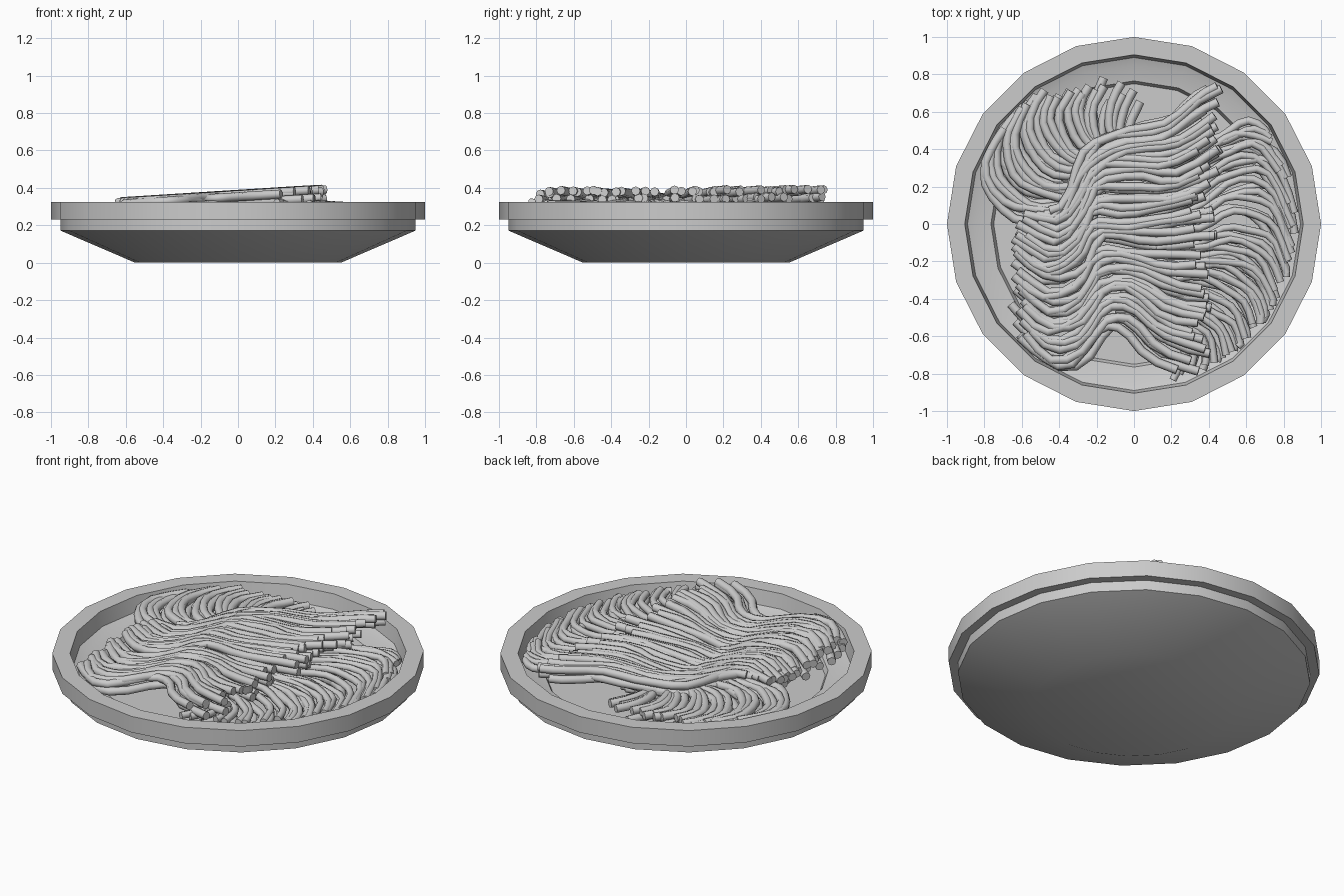
import bpy, bmesh, math, random
from mathutils import Vector

if "Cube" in bpy.data.objects:
    bpy.data.objects.remove(bpy.data.objects["Cube"])
random.seed(4)


# Lathe helper: revolve an (r, z) profile into a faceted solid
def lathe(name, profile, sides=20):
    bm = bmesh.new()
    rings = []
    for r, z in profile:
        rings.append([bm.verts.new((r * math.sin(2 * math.pi * i / sides),
                                    r * math.cos(2 * math.pi * i / sides), z))
                      for i in range(sides)])
    for a, b in zip(rings, rings[1:]):
        for i in range(sides):
            j = (i + 1) % sides
            bm.faces.new((a[i], a[j], b[j], b[i]))
    bm.faces.new(rings[0])
    bm.faces.new(rings[-1])
    bmesh.ops.recalc_face_normals(bm, faces=bm.faces)
    me = bpy.data.meshes.new(name)
    bm.to_mesh(me)
    bm.free()
    ob = bpy.data.objects.new(name, me)
    bpy.context.collection.objects.link(ob)
    return ob


def catmull(pts, t):
    """Smooth interpolation through pts, t in 0..1"""
    n = len(pts) - 1
    u = min(max(t, 0), 0.99999) * n
    i = int(u)
    f = u - i
    p1, p2 = pts[i], pts[i + 1]
    p0 = pts[i - 1] if i else 2 * p1 - p2
    p3 = pts[i + 2] if i + 2 <= n else 2 * p2 - p1
    return 0.5 * (2 * p1 + (p2 - p0) * f + (2 * p0 - 5 * p1 + 4 * p2 - p3) * f * f
                  + (3 * p1 - p0 - 3 * p2 + p3) * f ** 3)


# Bundle helper: noodles spread evenly between a few guide paths
def bundle(name, guides, count, height, radius=0.024, steps=12, jitter=0.025):
    guides = [[Vector(p) for p in g] for g in guides]
    cu = bpy.data.curves.new(name, 'CURVE')
    cu.dimensions = '3D'
    cu.bevel_depth = radius
    cu.bevel_resolution = 2
    cu.use_fill_caps = True
    for k in range(count):
        v = k / (count - 1)
        shift = random.uniform(-0.04, 0.04)
        off = Vector((random.uniform(-jitter, jitter), random.uniform(-jitter, jitter)))
        dz = random.uniform(-0.008, 0.008)
        phase = random.uniform(0, 6.28)
        sp = cu.splines.new('POLY')
        sp.points.add(steps)
        for s in range(steps + 1):
            t = s / steps * 0.94 + 0.03 + shift
            p = catmull([catmull(g, t) for g in guides], v) + off
            p.y += 0.01 * math.sin(phase + s * 1.3)
            if p.length > 0.86:
                p *= 0.86 / p.length
            sp.points[s].co = (p.x, p.y, height(p) + dz, 1)
    ob = bpy.data.objects.new(name, cu)
    bpy.context.collection.objects.link(ob)
    bpy.ops.object.select_all(action='DESELECT')
    ob.select_set(True)
    bpy.context.view_layer.objects.active = ob
    bpy.ops.object.convert(target='MESH')
    bpy.ops.object.shade_smooth_by_angle(angle=math.radians(50))


# Bowl with stepped rim and hollow interior
bowl = lathe("bowl", [(0.55, 0), (0.95, 0.172), (0.95, 0.23), (1.0, 0.23), (1.0, 0.325),
                      (0.905, 0.325), (0.89, 0.24), (0.85, 0.225), (0.765, 0.21), (0.75, 0.18)])
bpy.context.view_layer.objects.active = bowl
bowl.select_set(True)
bpy.ops.object.shade_smooth_by_angle(angle=math.radians(25))

# Top sheet of noodles, sloping up to the right
top = [
    [(-.62, -.62), (-.48, -.76), (-.3, -.73), (-.16, -.56), (-.04, -.55), (.1, -.72), (.32, -.79)],
    [(-.62, -.36), (-.45, -.5), (-.28, -.44), (-.18, -.29), (0, -.27), (.2, -.38), (.44, -.42)],
    [(-.62, -.12), (-.45, -.22), (-.28, -.14), (-.2, .02), (0, .0), (.2, .04), (.42, .1)],
    [(-.6, .03), (-.4, -.04), (-.27, .1), (-.2, .25), (0, .27), (.2, .25), (.44, .38)],
    [(-.3, .05), (-.29, .25), (-.22, .44), (-.02, .5), (.18, .54), (.34, .68), (.47, .76)],
]
slope = lambda p: 0.317 + (p.x + 0.65) * 0.063
bundle("noodles_top", top, 38, slope)
bundle("noodles_under", top, 30, lambda p: slope(p) - 0.04, jitter=0.05)

# Left fan of noodles
left = [
    [(-.71, .57), (-.8, .4), (-.8, .2), (-.66, .06), (-.5, .03), (-.3, .08)],
    [(-.52, .68), (-.6, .5), (-.55, .33), (-.42, .24), (-.25, .22), (-.1, .2)],
    [(-.33, .73), (-.4, .58), (-.33, .42), (-.22, .36), (-.1, .36), (.1, .38)],
    [(0, .74), (-.06, .6), (-.08, .48), (-.02, .4), (.1, .38), (.2, .4)],
]
bundle("noodles_left", left, 24, lambda p: 0.295)
bundle("noodles_left_low", left, 16, lambda p: 0.26, jitter=0.05)

# Right fan of noodles
right = [
    [(.05, .3), (.25, .36), (.42, .44), (.58, .52), (.73, .49)],
    [(.1, .1), (.3, .14), (.5, .3), (.72, .3), (.86, .02)],
    [(.1, -.1), (.32, -.1), (.52, -.06), (.7, -.12), (.8, -.32)],
    [(.0, -.3), (.22, -.26), (.45, -.25), (.62, -.36), (.7, -.54)],
    [(-.1, -.35), (.1, -.38), (.3, -.45), (.46, -.54), (.52, -.7)],
    [(-.1, -.5), (.05, -.48), (.2, -.56), (.27, -.7), (.2, -.84)],
]
bundle("noodles_right", right, 34, lambda p: 0.335 - 0.065 * max(p.x, 0), radius=0.02)
bundle("noodles_right_low", right, 24, lambda p: 0.27, radius=0.022, jitter=0.05)
